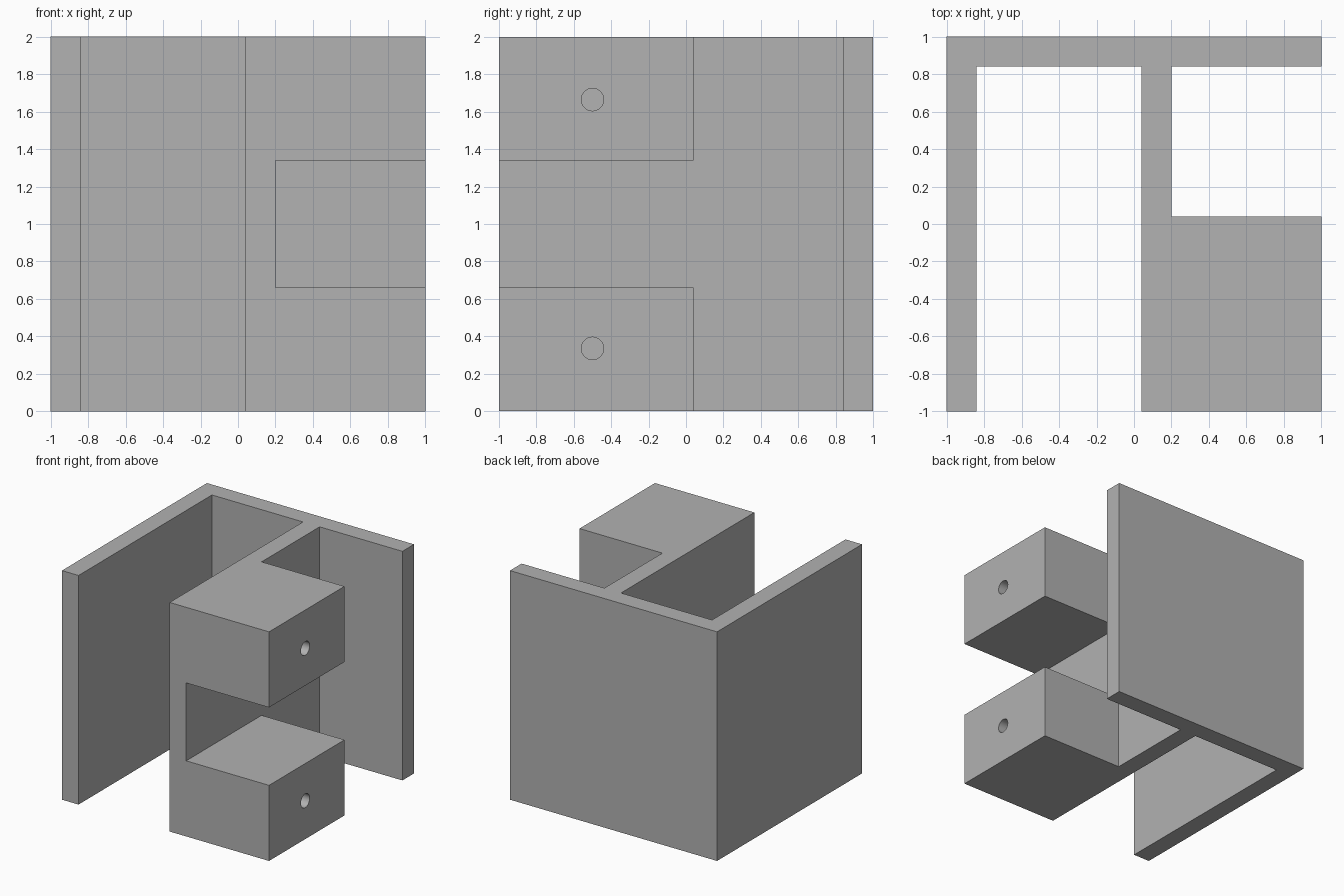
import bpy, bmesh, math
from mathutils import Matrix, Vector

cube = bpy.data.objects.get("Cube")
if cube:
    bpy.data.objects.remove(cube, do_unlink=True)

HEIGHT = 2.0
WALL = 0.16          # plate thickness
WEB = 0.04           # inner face of the middle plate
BLOCK_BACK = 0.04    # rear face of the blocks
BLOCK_H = 0.66

grey = bpy.data.materials.new("plain_grey")
grey.use_nodes = True
colour = (0.445, 0.445, 0.445, 1)
grey.diffuse_color = colour
grey.node_tree.nodes["Principled BSDF"].inputs["Base Color"].default_value = colour


def make_object(name, bm):
    bmesh.ops.recalc_face_normals(bm, faces=bm.faces)
    mesh = bpy.data.meshes.new(name)
    bm.to_mesh(mesh)
    bm.free()
    mesh.materials.append(grey)
    obj = bpy.data.objects.new(name, mesh)
    bpy.context.collection.objects.link(obj)
    return obj


def cut(target, cutter):
    cutter.hide_render = True
    cutter.display_type = 'WIRE'
    mod = target.modifiers.new(cutter.name, 'BOOLEAN')
    mod.operation = 'DIFFERENCE'
    mod.solver = 'EXACT'
    mod.object = cutter
    bpy.context.view_layer.objects.active = target
    bpy.ops.object.modifier_apply(modifier=mod.name)
    bpy.data.objects.remove(cutter, do_unlink=True)


# Bracket: side plate, back plate, middle plate and block column in one profile
inner = 1 - WALL
web_right = WEB + WALL
outline = [(-1, -1), (-inner, -1), (-inner, inner), (WEB, inner), (WEB, -1),
           (1, -1), (1, BLOCK_BACK), (web_right, BLOCK_BACK),
           (web_right, inner), (1, inner), (1, 1), (-1, 1)]
bm = bmesh.new()
base = bm.faces.new([bm.verts.new((x, y, 0)) for x, y in outline])
top = bmesh.ops.extrude_face_region(bm, geom=[base])["geom"]
bmesh.ops.translate(bm, vec=(0, 0, HEIGHT),
                    verts=[v for v in top if isinstance(v, bmesh.types.BMVert)])
bracket = make_object("bracket", bm)

# Gap that splits the column into an upper and a lower block
bm = bmesh.new()
low = Vector((web_right, -1.2, BLOCK_H))
high = Vector((1.2, BLOCK_BACK + 0.2, HEIGHT - BLOCK_H))
bmesh.ops.create_cube(bm, size=1, matrix=Matrix.Translation((low + high) / 2)
                      @ Matrix.Diagonal((*(high - low), 1)))
cut(bracket, make_object("block_gap_cutter", bm))

# Blind screw hole in the outer face of each block
for z in (0.335, HEIGHT - 0.335):
    bm = bmesh.new()
    bmesh.ops.create_cone(bm, cap_ends=True, segments=32, radius1=0.06,
                          radius2=0.06, depth=1.0,
                          matrix=Matrix.Translation((1, -0.5, z))
                          @ Matrix.Rotation(math.pi / 2, 4, 'Y'))
    cut(bracket, make_object("screw_hole_cutter", bm))

# Smooth hole walls, crisp plate edges
bracket.select_set(True)
bpy.context.view_layer.objects.active = bracket
bpy.ops.object.shade_smooth_by_angle(angle=math.radians(30))
